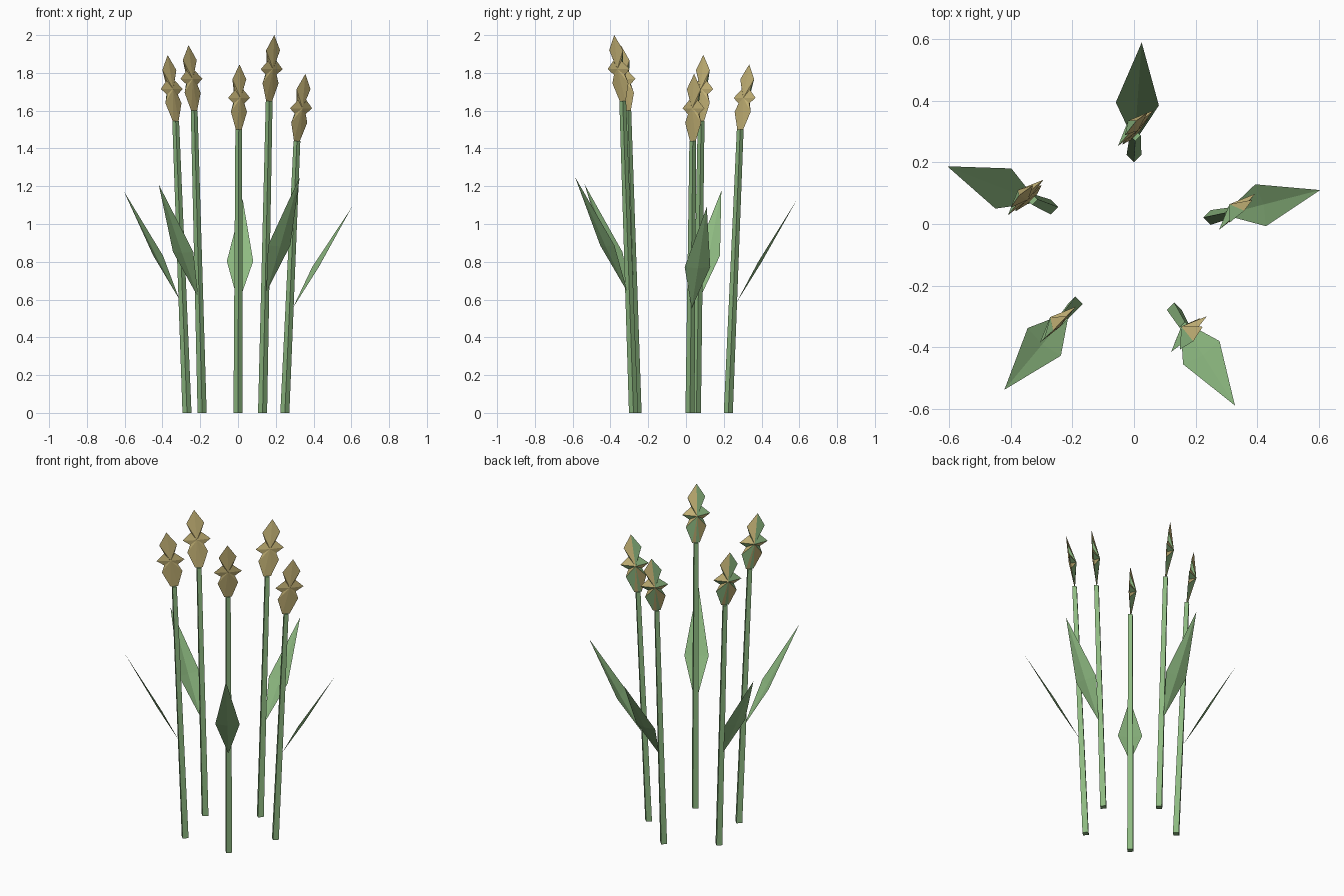
import bpy, bmesh, math
from mathutils import Vector

if "Cube" in bpy.data.objects:
    bpy.data.objects.remove(bpy.data.objects["Cube"])

def material(name, rgb):
    m = bpy.data.materials.new(name)
    m.diffuse_color = (*rgb, 1)
    m.use_nodes = True
    m.node_tree.nodes["Principled BSDF"].inputs["Base Color"].default_value = m.diffuse_color
    return m

GREEN = material("leaf green", (0.27, 0.49, 0.22))
GOLD = material("straw gold", (0.58, 0.47, 0.19))

def finish(bm, name, mats):
    me = bpy.data.meshes.new(name)
    bm.to_mesh(me)
    bm.free()
    for m in mats:
        me.materials.append(m)
    bpy.context.collection.objects.link(bpy.data.objects.new(name, me))

def stalk(name, base, top):
    # tapering square rod, corners pointing along x and y
    bm = bmesh.new()
    rings = []
    for c, r in ((base, 0.024), (top, 0.018)):
        rings.append([bm.verts.new(Vector(c) + Vector((r * math.cos(a), r * math.sin(a), 0)))
                      for a in (i * math.pi / 2 for i in range(4))])
    lo, hi = rings
    bm.faces.new(lo[::-1])
    bm.faces.new(hi)
    for i in range(4):
        j = (i + 1) % 4
        bm.faces.new((lo[i], lo[j], hi[j], hi[i]))
    finish(bm, name, [GREEN])

def leaf(name, base, tip, half=0.07, t=0.4):
    # kite blade folded slightly along its spine
    base, tip = Vector(base), Vector(tip)
    side = (tip - base).cross(Vector((0, 0, 1))).normalized() * half
    normal = side.cross(tip - base).normalized()
    mid = base.lerp(tip, t)
    bm = bmesh.new()
    b, k, s, l, r = [bm.verts.new(p) for p in
                     (base, tip, mid - normal * 0.006, mid - side + normal * 0.006, mid + side + normal * 0.006)]
    for f in ((b, r, s), (r, k, s), (s, k, l), (b, s, l)):
        bm.faces.new(f)
    finish(bm, name, [GREEN])

# right half of the seed head outline: sideways offset, height
PROFILE = [(0.052, 0.27), (0.03, 0.215), (0.082, 0.17), (0.04, 0.14), (0.06, 0.095), (0.022, 0.0)]
OUTLINE = [(0, 0.35)] + PROFILE + [(0, 0)] + [(-u, h) for u, h in reversed(PROFILE)]

def seed_head(name, base, top):
    # flat jagged spike, gold front fan and a deeper two-coloured back fan
    base = Vector(base)
    axis = (Vector(top) - base) / 0.35
    wide = Vector((1, 1, 0)).normalized()
    back = Vector((-1, 1, 0)).normalized()
    bm = bmesh.new()
    rim = [bm.verts.new(base + wide * u + axis * h) for u, h in OUTLINE]
    front = bm.verts.new(base + axis * 0.17 - back * 0.01)
    rear = bm.verts.new(base + axis * 0.17 + back * 0.035)
    for i in range(len(rim)):
        a, b = rim[i], rim[(i + 1) % len(rim)]
        bm.faces.new((front, b, a))
        f = bm.faces.new((rear, a, b))
        f.material_index = i % 2
    bmesh.ops.recalc_face_normals(bm, faces=bm.faces)
    finish(bm, name, [GOLD, GREEN])

# stalk base, stalk top, head tip, leaf base, leaf tip
PLANTS = {
    "back": ((0, 0.224, 0), (0.004, 0.287, 1.5), (0.008, 0.335, 1.845),
             (0.002, 0.265, 0.58), (0.025, 0.588, 1.13)),
    "right": ((0.248, 0.021, 0), (0.312, 0.036, 1.44), (0.357, 0.043, 1.795),
              (0.29, 0.03, 0.555), (0.603, 0.11, 1.09)),
    "left": ((-0.27, 0.055, 0), (-0.33, 0.08, 1.545), (-0.373, 0.092, 1.895),
             (-0.31, 0.07, 0.6), (-0.605, 0.187, 1.175)),
    "front_left": ((-0.19, -0.259, 0), (-0.232, -0.308, 1.6), (-0.262, -0.345, 1.947),
                   (-0.21, -0.285, 0.61), (-0.42, -0.537, 1.21)),
    "front_right": ((0.13, -0.278, 0), (0.165, -0.335, 1.65), (0.192, -0.38, 2.0),
                    (0.15, -0.31, 0.64), (0.327, -0.588, 1.25)),
}
for key, (base, top, head, leaf_base, leaf_tip) in PLANTS.items():
    stalk(key + "_stalk", base, top)
    seed_head(key + "_seed_head", top, head)
    leaf(key + "_leaf", leaf_base, leaf_tip)
